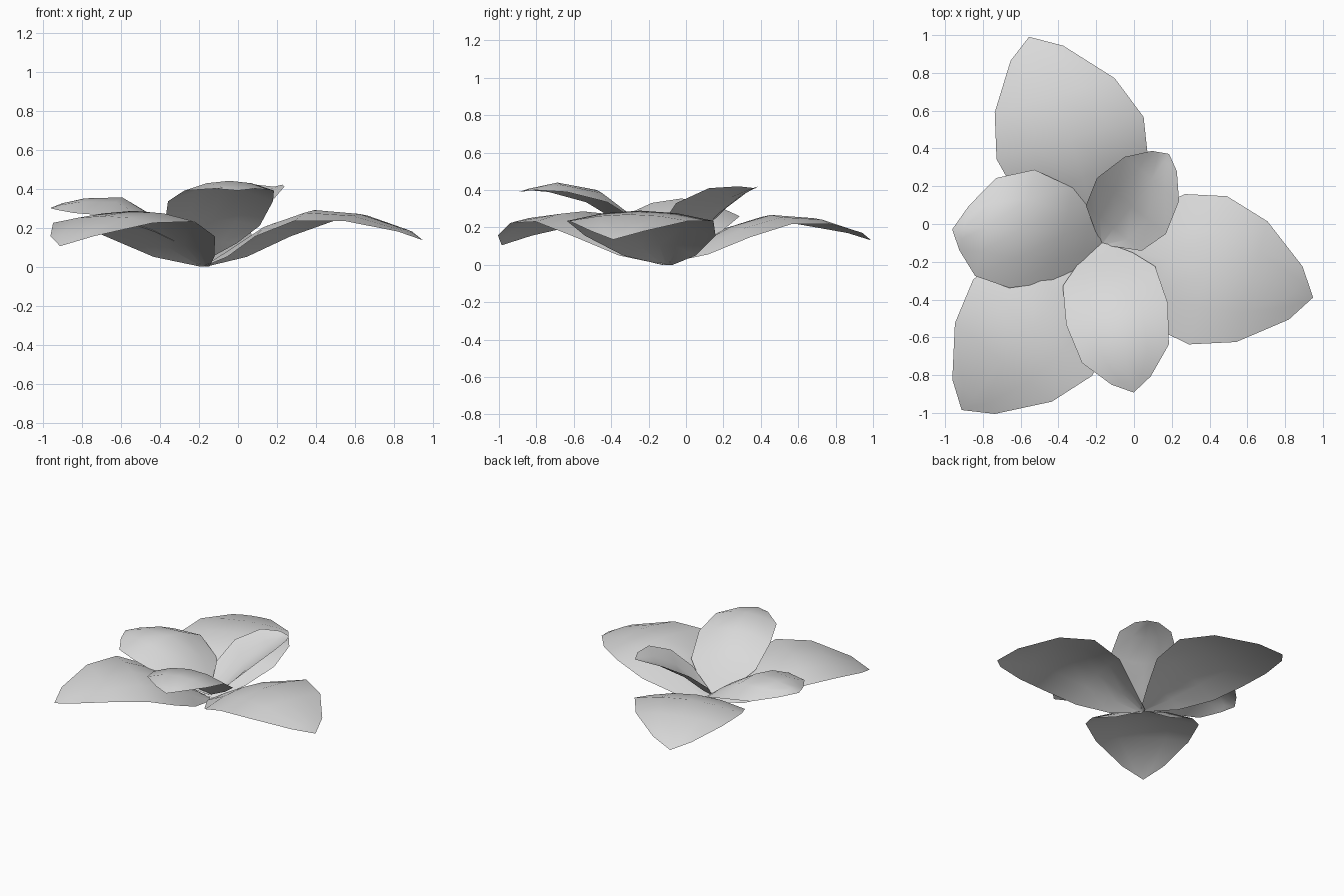
import bpy
import bmesh
from math import cos, sin, radians
from mathutils import Vector

cube = bpy.data.objects.get("Cube")
if cube:
    bpy.data.objects.remove(cube, do_unlink=True)

# One plain grey for the whole flower
grey = bpy.data.materials.new("petal_grey")
grey.use_nodes = True
colour = (0.7, 0.7, 0.7, 1.0)
grey.diffuse_color = colour
shader = next(n for n in grey.node_tree.nodes if n.type == "BSDF_PRINCIPLED")
shader.inputs["Base Color"].default_value = colour

# Petal profiles, base to tip: distance, half width, middle height, edge height
BROAD = [(0, .03, 0, 0), (.17, .2, .11, .05), (.36, .36, .22, .155),
         (.58, .405, .29, .235), (.82, .33, .27, .235),
         (1.06, .145, .19, .18), (1.155, 0, .135, .135)]
ARCHED = [(0, .02, .04, .04), (.085, .15, .13, .12), (.18, .25, .24, .21),
          (.385, .275, .4, .335), (.6, .235, .44, .39),
          (.745, .106, .41, .4), (.81, 0, .39, .39)]
LOW = [(0, .02, .04, .04), (.085, .15, .12, .11), (.21, .255, .22, .18),
       (.43, .32, .355, .26), (.62, .265, .35, .275),
       (.73, .12, .325, .29), (.79, 0, .3, .3)]
CUPPED = [(0, .02, .04, .04), (.1, .19, .11, .2), (.25, .235, .25, .33),
          (.43, .185, .36, .41), (.545, .085, .4, .42), (.59, 0, .41, .41)]

HEART = Vector((-.17, -.1, 0))
ACROSS = (-1, -.5, 0, .5, 1)


def petal(name, profile, angle, height=1, lift=0, sway=0, droop=0):
    """Sweep a curved cross-section along the petal, bending towards the tip."""
    a = radians(angle)
    along = Vector((cos(a), sin(a), 0))
    left = Vector((-sin(a), cos(a), 0))
    reach = profile[-1][0]
    bm = bmesh.new()
    rows = []
    for s, w, middle, edge in profile:
        bend = (s / reach) ** 3
        row = []
        for t in ACROSS:
            point = HEART + along * s + left * (w * t + sway * bend)
            point.z = (middle + (edge - middle) * t * t) * height
            point.z += lift - droop * bend
            row.append(bm.verts.new(point))
        rows.append(row)
    for low, high in zip(rows, rows[1:]):
        for i in range(len(ACROSS) - 1):
            bm.faces.new((low[i], high[i], high[i + 1], low[i + 1]))
    # Close the tip to a point
    bmesh.ops.remove_doubles(bm, verts=bm.verts[:], dist=.001)
    for face in bm.faces:
        face.smooth = True
    mesh = bpy.data.meshes.new(name)
    bm.to_mesh(mesh)
    bm.free()
    mesh.materials.append(grey)
    obj = bpy.data.objects.new(name, mesh)
    bpy.context.collection.objects.link(obj)


# Outer ring of broad, drooping petals
petal("outer_petal_back", BROAD, 106, height=.88, lift=.012, sway=.07)
petal("outer_petal_left", BROAD, -14.5)
petal("outer_petal_front", BROAD, -129, sway=-.02, droop=.03)

# Inner ring of smaller, raised petals
petal("inner_petal_front", ARCHED, -78)
petal("inner_petal_right", LOW, 168, sway=.095)
petal("inner_petal_back", CUPPED, 51, sway=.02)
